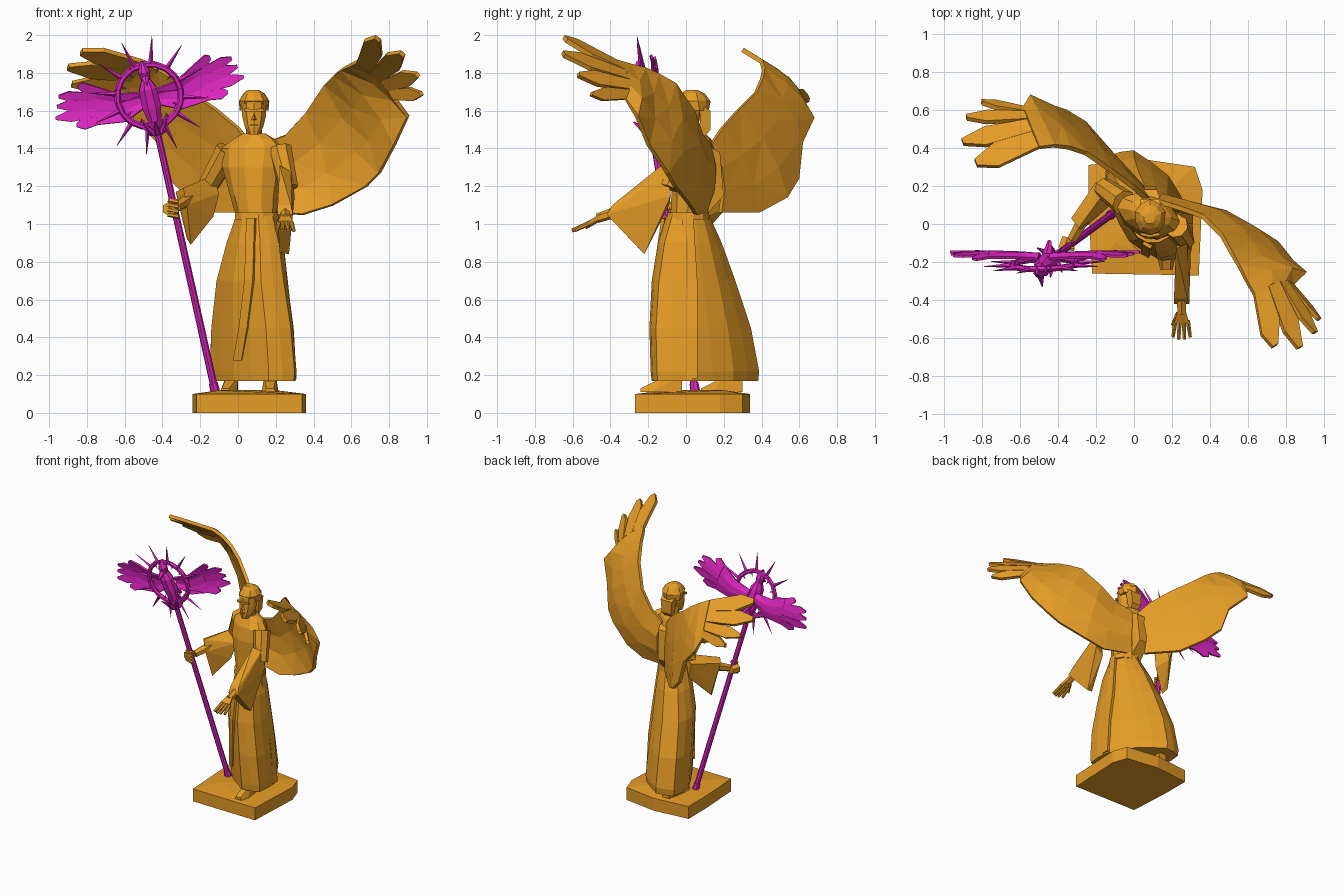
import bpy, bmesh
from math import sin, cos, pi, radians
from mathutils import Vector, Matrix

cube = bpy.data.objects.get("Cube")
if cube:
    bpy.data.objects.remove(cube, do_unlink=True)


def material(name, colour):
    mat = bpy.data.materials.new(name)
    mat.use_nodes = True
    mat.diffuse_color = (*colour, 1)
    mat.node_tree.nodes["Principled BSDF"].inputs["Base Color"].default_value = (*colour, 1)
    return mat


GOLD = material("antique gold", (.79, .335, .02))
MAGENTA = material("magenta", (.77, .02, .56))


def finish(bm, name, mat=GOLD, thickness=0, matrix=None):
    bmesh.ops.recalc_face_normals(bm, faces=bm.faces[:])
    mesh = bpy.data.meshes.new(name)
    bm.to_mesh(mesh)
    bm.free()
    mesh.materials.append(mat)
    obj = bpy.data.objects.new(name, mesh)
    bpy.context.collection.objects.link(obj)
    if matrix:
        obj.matrix_world = matrix
    if thickness:
        mod = obj.modifiers.new("thickness", "SOLIDIFY")
        mod.thickness = thickness
        mod.offset = 0
    return obj


def hull(name, points):
    bm = bmesh.new()
    verts = [bm.verts.new(p) for p in points]
    bmesh.ops.convex_hull(bm, input=verts)
    bmesh.ops.delete(bm, geom=[v for v in bm.verts if not v.link_faces], context="VERTS")
    return finish(bm, name)


def rods(name, items, mat=GOLD, sides=6, matrix=None):
    """Each item is start, end, start radius, end radius."""
    bm = bmesh.new()
    for a, b, r1, r2 in items:
        a, b = Vector(a), Vector(b)
        turn = (b - a).to_track_quat("Z", "Y").to_matrix().to_4x4()
        bmesh.ops.create_cone(bm, cap_ends=True, segments=sides, radius1=r1, radius2=r2,
                              depth=(b - a).length, matrix=Matrix.Translation((a + b) / 2) @ turn)
    return finish(bm, name, mat, matrix=matrix)


def loft(name, rings, sides, pleat=0, twist=0, mat=GOLD, matrix=None):
    """Each ring is z, centre x, centre y, radius x, radius y, turned by twist."""
    bm = bmesh.new()
    spin = Matrix.Rotation(radians(twist), 3, "Z")
    loops = []
    for z, cx, cy, rx, ry in rings:
        loop = []
        for k in range(sides):
            a = 2 * pi * (k + .5) / sides
            s = 1 - pleat * (k % 2)
            loop.append(bm.verts.new(spin @ Vector((s * cos(a) * rx, s * sin(a) * ry, 0)) + Vector((cx, cy, z))))
        loops.append(loop)
    for low, high in zip(loops, loops[1:]):
        for k in range(sides):
            j = (k + 1) % sides
            bm.faces.new((low[k], low[j], high[j], high[k]))
    bm.faces.new(loops[0])
    bm.faces.new(loops[-1])
    return finish(bm, name, mat, matrix=matrix)


def strip(name, centres, across, thickness=.02):
    bm = bmesh.new()
    across = Vector(across)
    pairs = [[bm.verts.new(Vector(c) + s * across) for s in (-1, 1)] for c in centres]
    for (a, b), (c, d) in zip(pairs, pairs[1:]):
        bm.faces.new((a, b, d, c))
    return finish(bm, name, GOLD, thickness)


def wing(name, lead, trail, tips, bulge, thickness, mat=GOLD, matrix=None, flip=1):
    """Curved sheet between leading and trailing edges, ending in long feathers."""
    bm = bmesh.new()
    mirror = Vector((flip, 1, 1))

    def surface(i, t):
        return Vector(lead[i]).lerp(Vector(trail[i]), t) + Vector(bulge) * sin(pi * t)

    def vert(p):
        return bm.verts.new(p * mirror)

    grid = [[vert(surface(i, t / 3)) for t in range(4)] for i in range(len(lead))]
    for a, b in zip(grid, grid[1:]):
        for k in range(3):
            bm.faces.new((a[k], a[k + 1], b[k + 1], b[k]))
    count = len(tips)
    for k, tip in enumerate(tips):
        a, b = surface(-1, k / count), surface(-1, (k + 1) / count)
        run = Vector(tip) - (a + b) / 2
        spread = (b - a) * .2
        outline = (a, b, b + spread + run * .62, Vector(tip) + spread, Vector(tip) - spread, a - spread + run * .7)
        bm.faces.new([vert(p) for p in outline])
    bmesh.ops.triangulate(bm, faces=bm.faces[:])
    return finish(bm, name, mat, thickness, matrix)


# Plinth with slightly bowed edges
outline = [(-.24, .31), (.05, .34), (.32, .3), (.36, .18), (.34, -.27), (.05, -.26), (-.22, -.26), (-.24, .1)]
hull("plinth", [(x, y, z) for x, y in outline for z in (0, .1)] + [(.05, .03, .12), (-.1, -.1, .12), (.2, .2, .12)])

# Robe, stretched along the stride, with bodice and belt
loft("skirt", [(.17, .08, .1, .335, .17), (.22, .08, .1, .34, .175), (.45, .075, .075, .315, .17),
               (.7, .075, .04, .25, .16), (.9, .09, .02, .185, .135), (1.05, .1, .01, .115, .105)],
     16, pleat=.05, twist=-55)
loft("bodice", [(1.02, .1, .015, .105, .1), (1.15, .085, .03, .13, .105), (1.3, .075, .04, .165, .11),
                (1.4, .075, .05, .175, .095), (1.45, .085, .055, .115, .07), (1.48, .085, .05, .06, .05)],
     10, twist=-22)
loft("belt", [(1.02, .1, .01, .122, .115), (1.06, .1, .01, .118, .112)], 12)
strip("front_sash", [(.07, -.11, 1.03), (.06, -.158, .7), (.03, -.125, .45), (0, -.08, .28)], (.022, -.012, 0))
strip("side_fold", [(.21, .01, 1.03), (.25, .03, .7), (.285, .03, .45), (.3, .03, .18)], (0, .03, 0))

# Feet, the left one stepping forward
for name, x, y, toe_out in (("left_foot", .17, -.12, 0), ("right_foot", -.03, .2, .3)):
    hull(name, [(x + sx * w + toe_out * min(dy, 0), y + dy, z) for sx in (-1, 1)
                for w, dy, z in ((.03, -.12, .11), (.02, -.12, .13), (.045, -.06, .11), (.03, 0, .19),
                                 (.03, .1, .2), (.03, .1, .11))])

# Neck, head, hair and face
rods("neck", [((.085, .05, 1.43), (.085, .03, 1.53), .045, .04)], sides=8)
loft("head", [(1.475, .085, -.03, .028, .03), (1.51, .085, -.005, .05, .06), (1.57, .085, .01, .066, .07),
              (1.64, .085, .015, .066, .073), (1.68, .085, .025, .045, .055)], 10)
loft("hair", [(1.6, .085, .05, .08, .07), (1.65, .085, .035, .085, .095), (1.69, .085, .035, .06, .065),
              (1.71, .08, .03, .03, .03)], 10, pleat=.06)
hull("hair_knot", [(.085 + s * w, y, z) for s in (-1, 1)
                   for w, y, z in ((.06, .07, 1.64), (.05, .13, 1.6), (.04, .13, 1.5), (.03, .08, 1.44))])
hull("nose", [(.085, -.05, 1.6), (.085, -.08, 1.555), (.07, -.055, 1.55), (.1, -.055, 1.55)])
strip("brow", [(.035, -.052, 1.605), (.085, -.063, 1.6), (.135, -.052, 1.605)], (0, 0, .008), .015)
strip("mouth", [(.065, -.064, 1.523), (.085, -.068, 1.523), (.105, -.064, 1.523)], (0, 0, .005), .012)

# Right arm gripping the staff
rods("right_upper_arm", [((-.05, .11, 1.39), (-.16, .19, 1.2), .07, .055)], sides=8)
hull("right_sleeve", [(-.13, .2, 1.26), (-.2, .22, 1.2), (-.17, .21, 1.08), (-.1, .12, 1.16), (-.13, .1, 1.04),
                      (-.29, -.02, 1.19), (-.33, .03, 1.17), (-.27, -.03, 1.1), (-.25, .03, .89), (-.27, .07, .92)])
grip = Vector((-.335, -.11, 1.08))
rods("right_forearm", [((-.25, .05, 1.14), grip + Vector((.01, .03, .01)), .038, .028)])
rods("right_fingers", [(grip + Vector((.02, -.02, h)), grip + Vector((-.035, -.015, h + .01)), .013, .012)
                       for h in (-.04, -.014, .012, .038)] +
     [(grip + Vector((-.03, -.02, 0)), grip + Vector((-.015, .04, 0)), .038, .03)])

# Left arm reaching forward
rods("left_upper_arm", [((.22, -.01, 1.4), (.27, -.09, 1.19), .065, .05)], sides=8)
hull("left_sleeve", [(.22, -.13, 1.31), (.28, -.1, 1.28), (.23, -.09, 1.1), (.3, -.08, 1.15), (.21, -.39, 1.1),
                     (.28, -.39, 1.1), (.21, -.42, 1.05), (.29, -.42, 1.05), (.22, -.23, .85), (.27, -.22, .84)])
rods("left_forearm", [((.25, -.35, 1.07), (.25, -.47, 1.03), .03, .025)])
hull("left_palm", [(.25 + s * w, y, z + h) for s in (-1, 1) for h in (-.01, .015)
                   for w, y, z in ((.02, -.45, 1.04), (.04, -.52, 1.0))])
rods("left_fingers", [((.25 + .022 * k, -.51, 1.005), (.25 + .03 * k, -.61 + .012 * abs(k), .965), .013, .01)
                      for k in (-1.5, -.5, .5, 1.5)] + [((.23, -.47, 1.02), (.2, -.53, .98), .013, .008)])

# Large wings
wing("left_wing",
     [(.12, .12, 1.42), (.25, .08, 1.47), (.36, .04, 1.59), (.46, -.06, 1.74), (.51, -.15, 1.79),
      (.55, -.22, 1.82), (.59, -.3, 1.84), (.63, -.37, 1.86)],
     [(.12, .1, 1.07), (.34, .05, 1.05), (.5, .02, 1.1), (.68, -.06, 1.2), (.75, -.1, 1.27),
      (.83, -.2, 1.42), (.9, -.26, 1.57), (.83, -.32, 1.66)],
     [(.74, -.64, 1.98), (.87, -.65, 1.9), (.95, -.57, 1.79), (.97, -.5, 1.69)], (.03, .04, 0), .025)
wing("right_wing",
     [(.07, .13, 1.42), (0, .19, 1.51), (-.12, .28, 1.61), (-.25, .37, 1.7), (-.34, .4, 1.77),
      (-.42, .41, 1.82), (-.5, .4, 1.86)],
     [(.05, .18, 1.06), (-.13, .38, 1.06), (-.26, .53, 1.14), (-.36, .59, 1.24), (-.42, .61, 1.43),
      (-.55, .67, 1.56), (-.58, .61, 1.66)],
     [(-.83, .32, 1.91), (-.9, .43, 1.83), (-.88, .56, 1.74), (-.8, .64, 1.67)], (-.02, .04, 0), .025)
hull("wing_root", [(.07 + s * w, y, z) for s in (-1, 1)
                   for w, y, z in ((.08, .1, 1.42), (.05, .18, 1.38), (.04, .2, 1.15), (.05, .1, 1.04))])

# Staff shaft
foot, centre = Vector((-.12, .05, .11)), Vector((-.47, -.21, 1.68))
rods("staff_shaft", [(foot, centre, .02, .018), (foot, foot.lerp(centre, .03), .026, .024)], MAGENTA, 8)

# Staff head, built in the tilted frame of the shaft
up = (centre - foot).normalized()
side = Vector((1, 0, -up.x / up.z)).normalized()
frame = Matrix((side, up.cross(side), up)).transposed().to_4x4()
frame.translation = centre


def polar(turn, radius):
    a = 2 * pi * turn
    return Vector((radius * cos(a), 0, radius * sin(a)))


rods("staff_ring", [(polar(k / 16, .17), polar((k + 1) / 16, .17), .017, .017) for k in range(16)],
     MAGENTA, 6, frame)
rods("ring_spikes", [(polar((k + .5) / 12, .17), polar((k + .5) / 12, .32), .014, .001) for k in range(12)] +
     [(polar(k / 12, .17), polar(k / 12, .125), .01, .001) for k in range(12)], MAGENTA, 4, frame)
loft("staff_figure", [(-.15, 0, 0, .035, .035), (-.06, 0, 0, .055, .05), (.04, 0, -.01, .05, .05),
                      (.09, 0, -.01, .025, .035), (.13, 0, -.015, .035, .04), (.19, 0, -.01, .008, .015)],
     8, mat=MAGENTA, matrix=frame)
rods("staff_collar", [((0, 0, -.22), (0, 0, -.14), .024, .045)] +
     [((.03 * cos(k), .03 * sin(k), -.2), (.09 * cos(k), .09 * sin(k), -.13), .02, .004)
      for k in (pi * j / 4 for j in range(8))] +
     [((0, -.04, .1), (0, -.11, .07), .022, .002), ((0, .03, -.08), (0, .1, -.14), .03, .01)], MAGENTA, 5, frame)
for name, flip in (("staff_left_wing", 1), ("staff_right_wing", -1)):
    wing(name, [(.03, .03, .02), (.16, .04, .04), (.28, .05, .11)],
         [(.03, .03, -.06), (.15, .03, -.115), (.3, .04, -.1)],
         [(.36, .05, .12), (.47, .06, .09), (.49, .06, .04), (.51, .06, -.02), (.41, .05, -.08)],
         (0, .02, 0), .014, MAGENTA, frame, flip)
